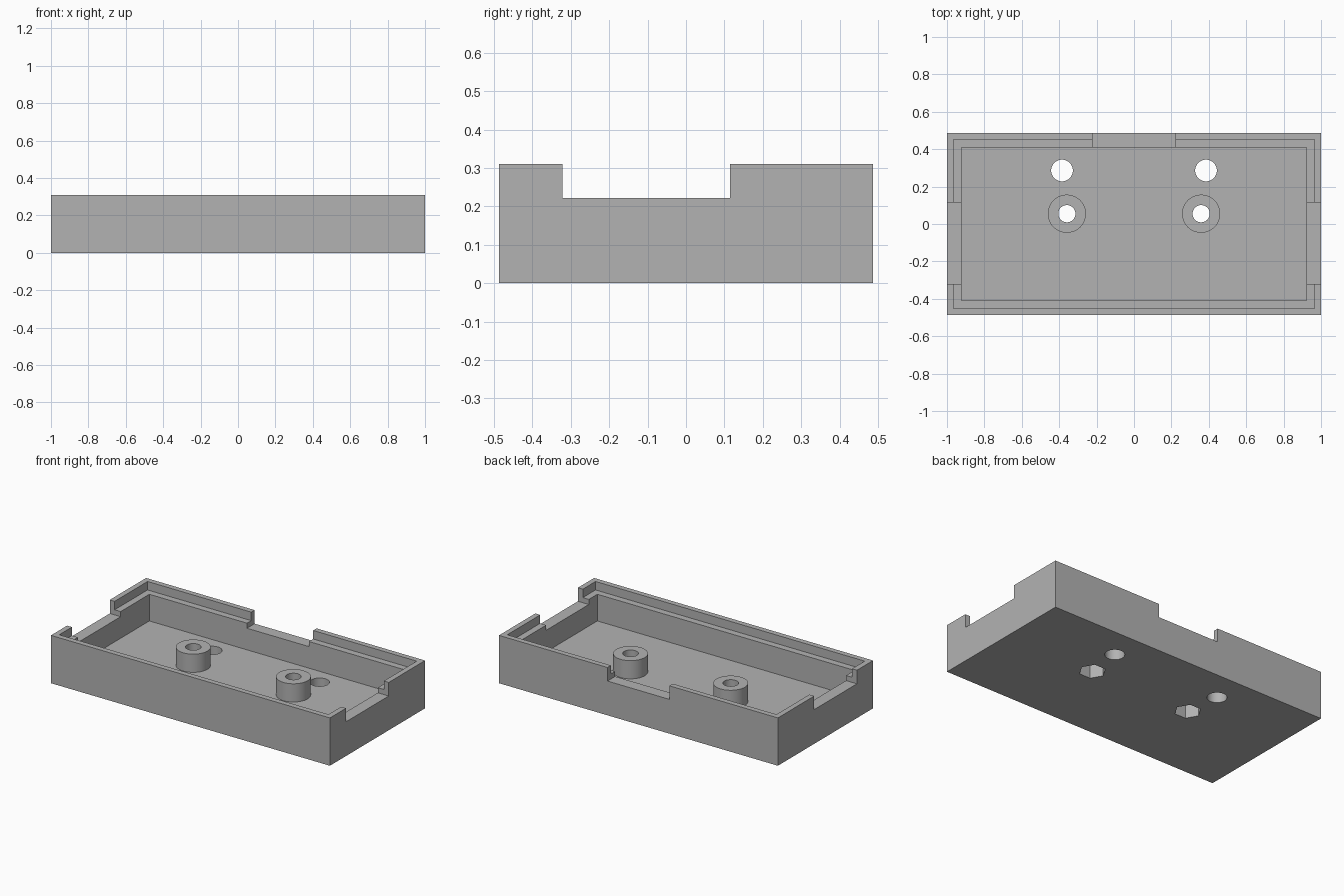
import bpy
import math

cube = bpy.data.objects.get("Cube")
if cube:
    bpy.data.objects.remove(cube, do_unlink=True)

# Overall sizes
HALF_X, HALF_Y, HEIGHT = 1.0, 0.487, 0.31
FLOOR, LEDGE, NOTCH = 0.082, 0.255, 0.222
WALL, LIP = 0.078, 0.035
BOSS_X, BOSS_Y, BOSS_TOP = 0.359, 0.055, 0.2
ABOVE = HEIGHT + 0.1

grey = bpy.data.materials.new("plain grey")
grey.use_nodes = True
colour = (0.45, 0.45, 0.45, 1)
grey.diffuse_color = colour
grey.node_tree.nodes["Principled BSDF"].inputs["Base Color"].default_value = colour


def finish(name):
    obj = bpy.context.object
    obj.name = name
    bpy.ops.object.transform_apply(location=True, rotation=True, scale=True)
    obj.data.materials.append(grey)
    return obj


def box(name, x0, x1, y0, y1, z0, z1):
    bpy.ops.mesh.primitive_cube_add(
        size=1, location=((x0 + x1) / 2, (y0 + y1) / 2, (z0 + z1) / 2))
    bpy.context.object.scale = (x1 - x0, y1 - y0, z1 - z0)
    return finish(name)


def prism(name, x, y, radius, z0, z1, sides=48, turn=0):
    bpy.ops.mesh.primitive_cylinder_add(
        vertices=sides, radius=radius, depth=z1 - z0,
        location=(x, y, (z0 + z1) / 2), rotation=(0, 0, turn))
    return finish(name)


def cut(targets, cutter):
    for target in targets:
        mod = target.modifiers.new("cut", 'BOOLEAN')
        mod.operation = 'DIFFERENCE'
        mod.solver = 'EXACT'
        mod.object = cutter
        bpy.context.view_layer.objects.active = target
        bpy.ops.object.modifier_apply(modifier=mod.name)
    bpy.data.objects.remove(cutter, do_unlink=True)


# Tray: hollow box with a stepped rim
tray = box("tray", -HALF_X, HALF_X, -HALF_Y, HALF_Y, 0, HEIGHT)
for inset, bottom in ((WALL, FLOOR), (LIP, LEDGE)):
    x, y = HALF_X - inset, HALF_Y - inset
    cut([tray], box("hollow", -x, x, -y, y, bottom, ABOVE))

# Notches through the two side walls and the back wall
for x0, x1 in ((-1.1, -0.9), (0.9, 1.1)):
    cut([tray], box("side_notch", x0, x1, -0.322, 0.115, NOTCH, ABOVE))
cut([tray], box("back_notch", -0.222, 0.222, 0.4, 0.6, NOTCH, ABOVE))

# Screw bosses with nut pockets underneath, and plain floor holes behind
parts = [tray]
for side, s in (("right", -1), ("left", 1)):
    x = s * BOSS_X
    boss = prism(side + "_screw_boss", x, BOSS_Y, 0.102, FLOOR, BOSS_TOP)
    parts.append(boss)
    pair = [tray, boss]
    cut(pair, prism("screw_hole", x, BOSS_Y, 0.046, -0.1, ABOVE))
    # Six-sided pocket with corners pointing along x
    cut(pair, prism("nut_pocket", x, BOSS_Y, 0.079, -0.1, 0.12, 6, math.pi / 6))
    cut([tray], prism("floor_hole", s * 0.385, 0.286, 0.058, -0.1, FLOOR + 0.1))

# Smooth the round walls and keep the corners crisp
for part in parts:
    bpy.ops.object.select_all(action='DESELECT')
    part.select_set(True)
    bpy.context.view_layer.objects.active = part
    bpy.ops.object.shade_smooth_by_angle(angle=math.radians(30))
